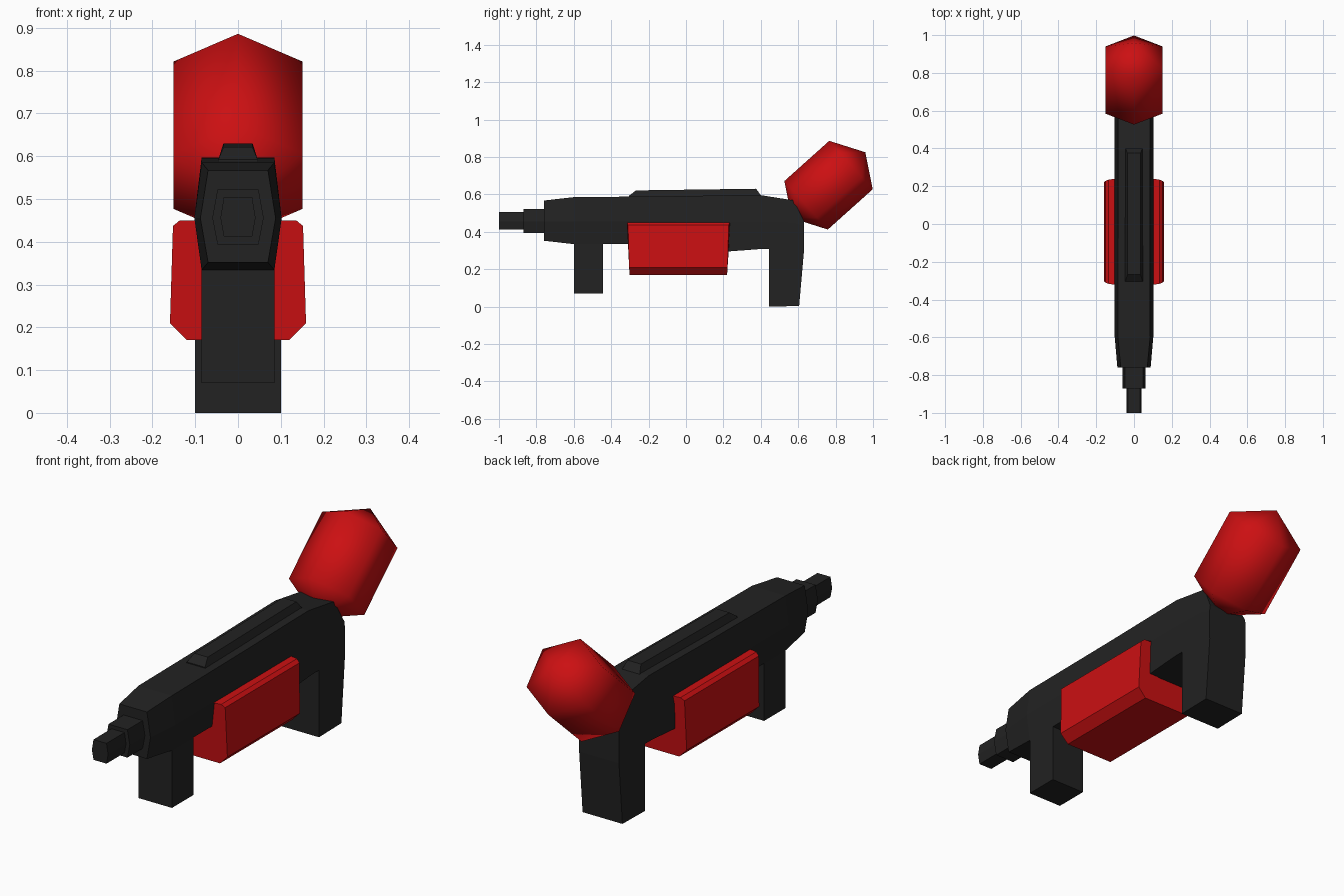
import bpy, bmesh
from math import sin, cos, pi, atan2
from mathutils import Vector, Matrix

if "Cube" in bpy.data.objects:
    bpy.data.objects.remove(bpy.data.objects["Cube"])


def material(name, rgb):
    m = bpy.data.materials.new(name)
    m.diffuse_color = (*rgb, 1)
    m.use_nodes = True
    m.node_tree.nodes["Principled BSDF"].inputs["Base Color"].default_value = m.diffuse_color
    return m


BLACK = material("black", (0.016, 0.016, 0.016))
RED = material("red", (0.6, 0.005, 0.006))


def loft(name, rings, mat):
    """Skin a list of equal-length point rings and cap both ends."""
    bm = bmesh.new()
    vs = [[bm.verts.new(p) for p in ring] for ring in rings]
    n = len(rings[0])
    for a, b in zip(vs, vs[1:]):
        for i in range(n):
            j = (i + 1) % n
            bm.faces.new((a[i], a[j], b[j], b[i]))
    bm.faces.new(vs[0])
    bm.faces.new(vs[-1])
    bmesh.ops.recalc_face_normals(bm, faces=bm.faces)
    return finish(name, bm, mat)


def finish(name, bm, mat):
    me = bpy.data.meshes.new(name)
    bm.to_mesh(me)
    bm.free()
    me.materials.append(mat)
    ob = bpy.data.objects.new(name, me)
    bpy.context.collection.objects.link(ob)
    return ob


def section(y, half):
    """Mirror a right-hand (x, z) outline, top to bottom, into a ring at y."""
    return [(x, y, z) for x, z in half] + [(-x, y, z) for x, z in reversed(half)]


def hex_section(y, top, mid, bottom, w_top, w_mid, w_bottom):
    return section(y, [(w_top, top), (w_mid, mid), (w_bottom, bottom)])


def slab(name, profile, w, mat):
    """Extrude a (y, z) side profile across x."""
    return loft(name, [[(s * w, y, z) for y, z in profile] for s in (-1, 1)], mat)


# Main body: six-sided cross-section, tapered at the front, sloped at the rear
loft("body", [hex_section(*s) for s in (
    (-0.76, 0.567, 0.455, 0.352, 0.070, 0.088, 0.070),
    (-0.60, 0.585, 0.455, 0.334, 0.085, 0.102, 0.085),
    (-0.05, 0.590, 0.455, 0.334, 0.085, 0.102, 0.085),
    (0.23, 0.595, 0.455, 0.295, 0.085, 0.102, 0.101),
    (0.39, 0.597, 0.455, 0.307, 0.085, 0.102, 0.101),
    (0.575, 0.568, 0.450, 0.310, 0.085, 0.102, 0.101),
    (0.63, 0.460, 0.430, 0.290, 0.098, 0.102, 0.101))], BLACK)

# Stepped barrel
for name, y0, y1, zt, zb, wt, wm in (
        ("barrel_base", -0.87, -0.74, 0.522, 0.394, 0.048, 0.060),
        ("barrel_tip", -1.0, -0.86, 0.505, 0.412, 0.033, 0.041)):
    loft(name, [hex_section(y, zt, 0.456, zb, wt, wm, wt) for y in (y0, y1)], BLACK)

# Grips
slab("front_grip", [(-0.60, 0.07), (-0.445, 0.07), (-0.445, 0.36), (-0.60, 0.36)], 0.085, BLACK)
slab("rear_grip", [(0.443, 0), (0.605, 0.003), (0.63, 0.29), (0.63, 0.42), (0.443, 0.42)], 0.101, BLACK)

# Top rail
loft("top_rail", [section(y, [(wt, zt), (wb, 0.58)]) for y, zt, wt, wb in (
    (-0.305, 0.592, 0.046, 0.050), (-0.268, 0.621, 0.034, 0.050),
    (0.375, 0.630, 0.034, 0.050), (0.402, 0.592, 0.046, 0.050))], BLACK)

# Red shroud wrapped round the lower body, ends slanting in towards the outside
half = [(0.10, 0.45, 0), (0.136, 0.45, 0.006), (0.152, 0.437, 0.012),
        (0.159, 0.21, 0.018), (0.12, 0.17, 0.02)]
loft("side_shroud", [
    [(m * x, y - s * d, z)
     for m, pts in ((1, half), (-1, half[::-1])) for x, z, d in pts]
    for y, s in ((-0.322, -1), (0.24, 1))], RED)

# Tilted six-sided rear drum with pointed ends, smooth shaded
axis = Vector((0, 0.24, 0.215)).normalized()
side = Vector((1, 0, 0))
up = side.cross(axis)
centre = Vector((0, 0.762, 0.649))
bm = bmesh.new()
tips = [bm.verts.new(centre + axis * t) for t in (-0.264, 0.264)]
rings = [[bm.verts.new(centre + axis * t + 0.174 * (up * cos(k * pi / 3) + side * sin(k * pi / 3)))
          for k in range(6)] for t in (-0.161, 0.161)]
for i in range(6):
    j = (i + 1) % 6
    bm.faces.new((rings[0][i], rings[0][j], rings[1][j], rings[1][i]))
    for tip, ring in zip(tips, rings):
        bm.faces.new((tip, ring[i], ring[j]))
bmesh.ops.recalc_face_normals(bm, faces=bm.faces)
for f in bm.faces:
    f.smooth = True
finish("rear_drum", bm, RED)
